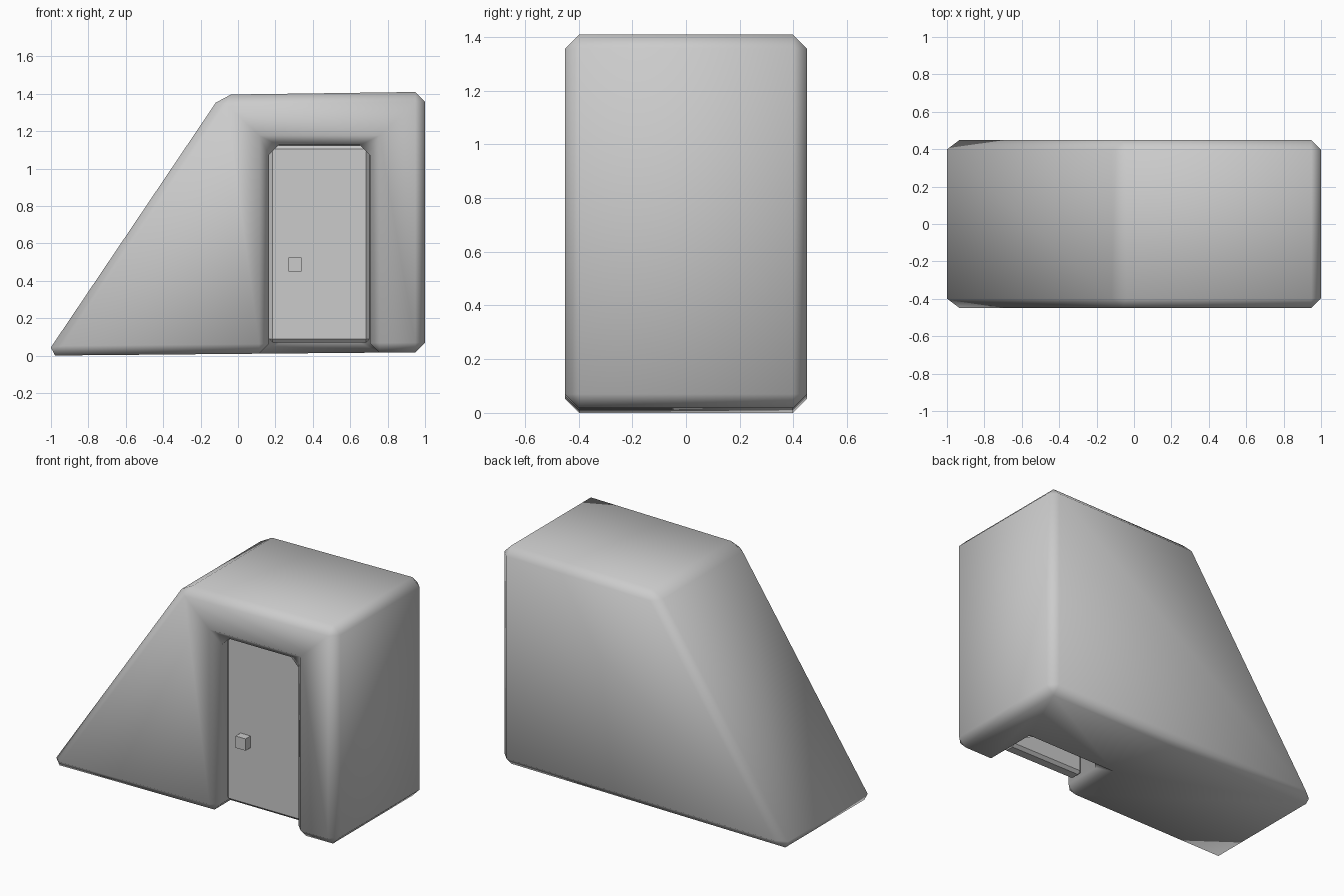
import bpy
import bmesh

default = bpy.data.objects.get("Cube")
if default:
    bpy.data.objects.remove(default, do_unlink=True)

grey = bpy.data.materials.new("plain_grey")
grey.use_nodes = True
colour = (0.6, 0.6, 0.6, 1)
grey.diffuse_color = colour
grey.node_tree.nodes["Principled BSDF"].inputs["Base Color"].default_value = colour


def prism(name, profile, y0, y1):
    """Extrude an x-z profile from y0 to y1."""
    bm = bmesh.new()
    face = bm.faces.new([bm.verts.new((x, y0, z)) for x, z in profile])
    result = bmesh.ops.extrude_face_region(bm, geom=[face])
    moved = [v for v in result["geom"] if isinstance(v, bmesh.types.BMVert)]
    bmesh.ops.translate(bm, verts=moved, vec=(0, y1 - y0, 0))
    bmesh.ops.recalc_face_normals(bm, faces=bm.faces)
    mesh = bpy.data.meshes.new(name)
    bm.to_mesh(mesh)
    bm.free()
    mesh.materials.append(grey)
    obj = bpy.data.objects.new(name, mesh)
    bpy.context.collection.objects.link(obj)
    return obj


def box(name, x0, x1, y0, y1, z0, z1):
    return prism(name, [(x0, z0), (x1, z0), (x1, z1), (x0, z1)], y0, y1)


def bevel(obj, width):
    mod = obj.modifiers.new("bevel", "BEVEL")
    mod.width = width
    mod.segments = 1
    mod.limit_method = "ANGLE"


# Sloped body with a doorway open at the front and underneath
body = prism("body", [(-1.03, 0), (1, 0.018), (1, 1.41), (-0.09, 1.395)], -0.45, 0.45)
cutter = box("doorway_cutter", 0.165, 0.705, -0.7, -0.1, -0.3, 1.125)
cut = body.modifiers.new("doorway", "BOOLEAN")
cut.operation = "DIFFERENCE"
cut.solver = "EXACT"
cut.object = cutter
bevel(body, 0.052)

# Apply the cut and bevel, then remove the cutter
bpy.context.view_layer.update()
graph = bpy.context.evaluated_depsgraph_get()
body_mesh = bpy.data.meshes.new_from_object(body.evaluated_get(graph))
body.modifiers.clear()
body.data = body_mesh
bpy.data.objects.remove(cutter, do_unlink=True)
for poly in body.data.polygons:
    poly.use_smooth = True

# Recessed door slab and its square knob
door = box("door", 0.167, 0.703, -0.36, -0.27, 0.07, 1.123)
bevel(door, 0.018)
box("door_knob", 0.27, 0.34, -0.41, -0.35, 0.45, 0.525)
